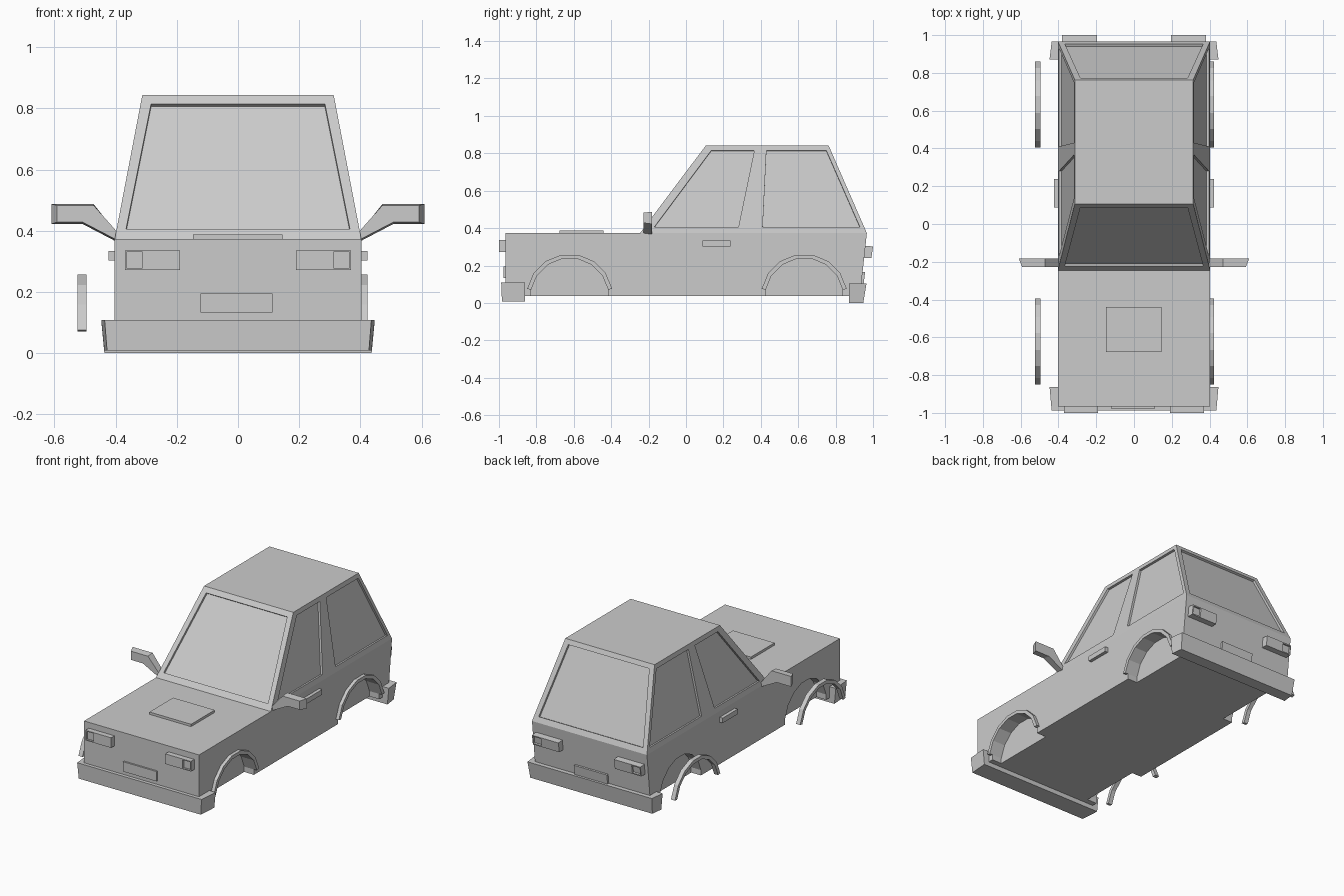
import bpy, bmesh
from math import cos, sin, pi
from mathutils import Vector

cube = bpy.data.objects.get("Cube")
if cube:
    bpy.data.objects.remove(cube, do_unlink=True)

grey = bpy.data.materials.new("plain_grey")
grey.use_nodes = True
grey.diffuse_color = (0.6, 0.6, 0.6, 1)
grey.node_tree.nodes["Principled BSDF"].inputs["Base Color"].default_value = (0.6, 0.6, 0.6, 1)


def finish(name, bm):
    bmesh.ops.recalc_face_normals(bm, faces=bm.faces)
    mesh = bpy.data.meshes.new(name)
    bm.to_mesh(mesh)
    bm.free()
    mesh.materials.append(grey)
    obj = bpy.data.objects.new(name, mesh)
    bpy.context.collection.objects.link(obj)
    return obj


def add_loft(bm, ring_a, ring_b):
    """Closed solid between two rings with equal point counts."""
    a = [bm.verts.new(p) for p in ring_a]
    b = [bm.verts.new(p) for p in ring_b]
    bm.faces.new(a)
    bm.faces.new(b)
    for i in range(len(a)):
        j = (i + 1) % len(a)
        bm.faces.new((a[i], a[j], b[j], b[i]))


def loft(name, ring_a, ring_b):
    bm = bmesh.new()
    add_loft(bm, ring_a, ring_b)
    return finish(name, bm)


def prism(name, profile, x0, x1):
    """Side profile (y, z) extruded along x."""
    return loft(name, [(x0, y, z) for y, z in profile], [(x1, y, z) for y, z in profile])


def rect(y0, y1, z0, z1):
    return [(y0, z0), (y1, z0), (y1, z1), (y0, z1)]


def carve(obj, solids):
    """Subtract lofted solids, each given as a pair of rings."""
    for ring_a, ring_b in solids:
        cutter = loft("cutter", ring_a, ring_b)
        cutter.hide_render = True
        mod = obj.modifiers.new("carve", 'BOOLEAN')
        mod.operation = 'DIFFERENCE'
        mod.solver = 'EXACT'
        mod.object = cutter
        bpy.context.view_layer.objects.active = obj
        bpy.ops.object.modifier_apply(modifier=mod.name)
        bpy.data.objects.remove(cutter, do_unlink=True)


def recess(quad, outward, depth=0.014):
    """Shallow pocket below a planar outline."""
    pts = [Vector(p) for p in quad]
    n = (pts[1] - pts[0]).cross(pts[2] - pts[0]).normalized()
    if n.dot(Vector(outward)) < 0:
        n = -n
    return [p + n * 0.02 for p in pts], [p - n * depth for p in pts]


# Body shell: side profile with the cabin leaning inward
BELT, ROOF = 0.373, 0.843
WIDE, NARROW = 0.403, 0.313
profile = [(-0.966, 0.037, WIDE), (-0.966, BELT, WIDE), (-0.246, BELT, WIDE),
           (0.107, ROOF, NARROW), (0.762, ROOF, NARROW),
           (0.967, BELT, WIDE), (0.93, 0.037, WIDE)]
bm = bmesh.new()
right, left = [[bm.verts.new((s * x, y, z)) for y, z, x in profile] for s in (-1, 1)]
for side in (right, left):
    bm.faces.new([side[i] for i in (0, 1, 2, 5, 6)])
    bm.faces.new(side[2:6])
for i in range(7):
    j = (i + 1) % 7
    bm.faces.new((right[i], right[j], left[j], left[i]))
body = finish("body", bm)


def lean(z, low, high):
    return low + (high - low) * (z - BELT) / (ROOF - BELT)


# Recessed windows
SILL, HEAD = 0.405, 0.815
pockets = []
for low, high, out in ((-0.246, 0.107, -1), (0.967, 0.762, 1)):
    pockets.append(recess([(x, lean(z, low, high), z) for x, z in
                           ((-0.366, SILL), (0.366, SILL), (0.284, HEAD), (-0.284, HEAD))],
                          (0, out, 0)))
front_glass = [(-0.17, SILL), (0.28, SILL), (0.365, HEAD), (0.135, HEAD)]
rear_glass = [(0.41, SILL), (0.93, SILL), (0.75, HEAD), (0.43, HEAD)]
for s in (-1, 1):
    for glass in (front_glass, rear_glass):
        pockets.append(recess([(s * lean(z, WIDE, NARROW), y, z) for y, z in glass], (s, 0, 0)))

# Wheel wells
SIDES = 16
WHEELS = {"front": -0.622, "rear": 0.632}
HUB = 0.03


def arc(centre, radius, count):
    angles = [(k + 0.5) * 2 * pi / SIDES for k in range(count)]
    return [(centre + radius * cos(a), HUB + radius * sin(a)) for a in angles]


for centre in WHEELS.values():
    well = arc(centre, 0.21, SIDES)
    for s in (-1, 1):
        pockets.append(([(s * 0.335, y, z) for y, z in well], [(s * 0.45, y, z) for y, z in well]))
carve(body, pockets)

# Wheel arch trims: the right-hand pair stands off from the body
for end, centre in WHEELS.items():
    outer = arc(centre, 0.232, SIDES // 2)
    inner = arc(centre, 0.21, SIDES // 2)
    for side, x0, x1 in (("left", 0.4, 0.424), ("right", -0.524, -0.496)):
        bm = bmesh.new()
        for k in range(len(outer) - 1):
            block = [outer[k], outer[k + 1], inner[k + 1], inner[k]]
            add_loft(bm, [(x0, y, z) for y, z in block], [(x1, y, z) for y, z in block])
        # weld the blocks into one band
        bmesh.ops.remove_doubles(bm, verts=bm.verts, dist=0.0001)
        shared = [f for f in bm.faces if all(len(e.link_faces) > 2 for e in f.edges)]
        bmesh.ops.delete(bm, geom=shared, context='FACES_ONLY')
        finish(f"{end}_{side}_arch_trim", bm)


# Bumpers, narrowing downward and toward their outer face
def bumper(name, inner_y, outer_y, lower_outer_y, z0, z1):
    def ring(wide, narrow, out, z):
        return [(-wide, inner_y, z), (wide, inner_y, z), (narrow, out, z), (-narrow, out, z)]
    loft(name, ring(0.437, 0.428, lower_outer_y, z0), ring(0.447, 0.436, outer_y, z1))


bumper("front_bumper", -0.862, -0.988, -0.984, 0.008, 0.108)
bumper("rear_bumper", 0.872, 0.965, 0.948, 0.0, 0.105)

# Mirrors, handles and lamps on both sides
mirror_outline = [(0.395, 0.39), (0.472, 0.487), (0.61, 0.487),
                  (0.61, 0.422), (0.508, 0.422), (0.395, 0.363)]
for s, side in ((1, "left"), (-1, "right")):
    back = [(s * x, -0.182, z) for x, z in mirror_outline]
    face = [(s * (x - 0.018 if x > 0.6 else x), -0.228, z + (0.006 if z < 0.45 else -0.004))
            for x, z in mirror_outline]
    loft(f"{side}_mirror", back, face)

    prism(f"{side}_door_handle", rect(0.087, 0.238, 0.302, 0.334), s * 0.39, s * 0.424)

    lamp = prism(f"{side}_headlamp", rect(-1.0, -0.95, 0.272, 0.336), s * 0.19, s * 0.37)
    carve(lamp, [recess([(s * x, -1.0, z) for x, z in
                         ((0.312, 0.278), (0.364, 0.278), (0.364, 0.33), (0.312, 0.33))],
                        (0, -1, 0), 0.012)])

    tail = prism(f"{side}_tail_lamp", [(0.94, 0.24), (0.991, 0.24), (1.0, 0.302), (0.94, 0.307)],
                 s * 0.195, s * 0.38)
    carve(tail, [recess([(s * x, y, z) for x, y, z in
                         ((0.318, 0.992, 0.247), (0.374, 0.992, 0.247),
                          (0.374, 0.999, 0.295), (0.318, 0.999, 0.295))],
                        (0, 1, 0), 0.012)])

# Plates and raised bonnet panel
prism("front_plate", rect(-0.977, -0.955, 0.132, 0.194), -0.122, 0.112)
prism("rear_plate", [(0.92, 0.105), (0.95, 0.105), (0.958, 0.166), (0.92, 0.166)], -0.115, 0.115)
prism("bonnet_panel", rect(-0.677, -0.44, 0.36, 0.388), -0.147, 0.145)
